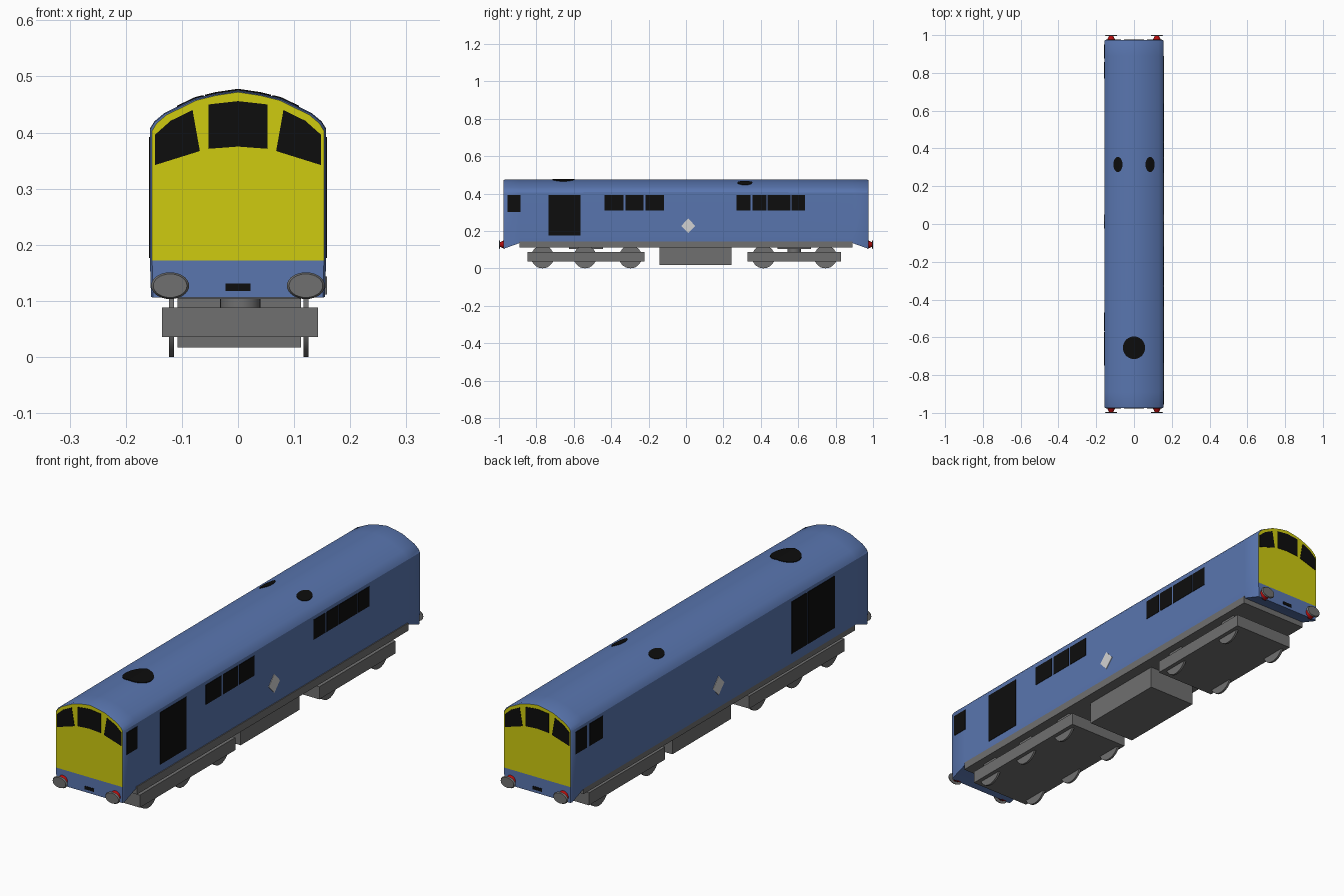
import bpy, bmesh, math
from mathutils import Matrix, Vector

if "Cube" in bpy.data.objects:
    bpy.data.objects.remove(bpy.data.objects["Cube"])


def material(name, rgb):
    m = bpy.data.materials.new(name)
    m.diffuse_color = (*rgb, 1)
    m.use_nodes = True
    m.node_tree.nodes["Principled BSDF"].inputs["Base Color"].default_value = m.diffuse_color
    return m


BLUE = material("blue", (0.10, 0.18, 0.43))
YELLOW = material("yellow", (0.62, 0.60, 0.005))
BLACK = material("black", (0.004, 0.004, 0.004))
GREY = material("grey", (0.16, 0.16, 0.16))
RED = material("red", (0.45, 0.004, 0.004))
WHITE = material("pale_grey", (0.65, 0.65, 0.65))


def finish(name, bm, *mats, smooth=None):
    bmesh.ops.recalc_face_normals(bm, faces=bm.faces)
    me = bpy.data.meshes.new(name)
    bm.to_mesh(me)
    bm.free()
    for m in mats:
        me.materials.append(m)
    ob = bpy.data.objects.new(name, me)
    bpy.context.collection.objects.link(ob)
    if smooth:
        bpy.ops.object.select_all(action='DESELECT')
        ob.select_set(True)
        bpy.context.view_layer.objects.active = ob
        bpy.ops.object.shade_smooth_by_angle(angle=math.radians(smooth))
    return ob


def box(name, x, y, z, mat):
    bm = bmesh.new()
    c = Vector([(a + b) / 2 for a, b in (x, y, z)])
    s = Vector([b - a for a, b in (x, y, z)])
    bmesh.ops.create_cube(bm, size=1, matrix=Matrix.Translation(c) @ Matrix.Diagonal((*s, 1)))
    return finish(name, bm, mat)


def cylinder(name, centre, r1, r2, depth, axis, mat, scale=(1, 1, 1), seg=28):
    rot = {'x': Matrix.Rotation(math.pi / 2, 4, 'Y'),
           'y': Matrix.Rotation(-math.pi / 2, 4, 'X'), 'z': Matrix()}[axis]
    bm = bmesh.new()
    bmesh.ops.create_cone(bm, cap_ends=True, segments=seg, radius1=r1, radius2=r2, depth=depth,
                          matrix=Matrix.Translation(centre) @ Matrix.Diagonal((*scale, 1)) @ rot)
    return finish(name, bm, mat, smooth=35)


def plate(name, pts, axis, pos, mat):
    """Thin flat plate; pts are (y, z) for axis x, (x, z) for axis y."""
    bm = bmesh.new()
    rings = []
    for p in (pos - 0.0015, pos + 0.0015):
        rings.append([bm.verts.new((p, a, b) if axis == 'x' else (a, p, b)) for a, b in pts])
    bm.faces.new(rings[0])
    bm.faces.new(rings[1])
    n = len(pts)
    for i in range(n):
        j = (i + 1) % n
        bm.faces.new((rings[0][i], rings[0][j], rings[1][j], rings[1][i]))
    return finish(name, bm, mat)


def rect(a0, a1, b0, b1):
    return [(a0, b0), (a1, b0), (a1, b1), (a0, b1)]


# Body shell: half profile lofted along the length, ends filled in bands
BAND = 0.172
PROFILE = [(0.157, BAND), (0.157, 0.405), (0.149, 0.418), (0.131, 0.433),
           (0.077, 0.459), (0.040, 0.468), (0.0, 0.474)]
STATIONS = [(-0.975, 0.975, 0.106, -0.002), (-0.968, 1, 0.107, 0), (-0.89, 1, 0.135, 0),
            (-0.5, 1, 0.135, 0.002), (0.5, 1, 0.135, 0.002), (0.89, 1, 0.135, 0),
            (0.968, 1, 0.107, 0), (0.975, 0.975, 0.106, -0.002)]
bm = bmesh.new()
rings = []
for y, sx, bottom, lift in STATIONS:
    half = [(0.155, bottom)] + [(x, z + (lift if z > 0.2 else 0)) for x, z in PROFILE]
    full = half + [(-x, z) for x, z in half[-2::-1]]
    rings.append([bm.verts.new((x * sx, y, z)) for x, z in full])
n = len(rings[0])
for a, b in zip(rings, rings[1:]):
    for i in range(n):
        j = (i + 1) % n
        bm.faces.new((a[i], a[j], b[j], b[i]))
for r in (rings[0], rings[-1]):
    for i in range(n // 2):
        vs = [r[i], r[i + 1], r[n - 2 - i], r[n - 1 - i]]
        f = bm.faces.new(vs if vs[1] != vs[2] else [vs[0], vs[1], vs[3]])
        f.material_index = 1 if f.calc_center_median().z > BAND else 0
finish("body_shell", bm, BLUE, YELLOW, smooth=30)

# Cab windows, coupling plates and buffers at both ends
CENTRE = [(-0.053, 0.371), (0, 0.375), (0.053, 0.371), (0.053, 0.450), (0, 0.456), (-0.053, 0.450)]
CORNER = [(0.068, 0.367), (0.148, 0.342), (0.148, 0.396), (0.120, 0.421), (0.081, 0.440)]
for e, end in ((-1, "front"), (1, "rear")):
    plate(end + "_centre_window", CENTRE, 'y', e * 0.9755, BLACK)
    plate(end + "_coupling_plate", rect(-0.022, 0.022, 0.118, 0.131), 'y', e * 0.9755, BLACK)
    for s, side in ((-1, "left"), (1, "right")):
        plate(f"{end}_{side}_window", [(s * x, z) for x, z in CORNER], 'y', e * 0.9755, BLACK)
        r = (0.024, 0.012)[::e]
        cylinder(f"{end}_{side}_buffer_shank", (s * 0.121, e * 0.982, 0.127), *r, 0.024, 'y', RED)
        d = (0.034, 0.030)[::e]
        cylinder(f"{end}_{side}_buffer_disc", (s * 0.121, e * 0.997, 0.127), *d, 0.006, 'y',
                 GREY, scale=(1, 1, 0.7))

# Side windows and grilles
SIDE_X = 0.1572
RIGHT = [(-0.955, -0.885, 0.30), (-0.735, -0.564, 0.176), (-0.436, -0.334, 0.31),
         (-0.324, -0.227, 0.31), (-0.217, -0.118, 0.31), (0.270, 0.346, 0.31),
         (0.356, 0.430, 0.31), (0.436, 0.558, 0.31), (0.564, 0.637, 0.31)]
LEFT = [(0.877, 0.950, 0.30), (0.770, 0.857, 0.30), (-0.566, -0.468, 0.176), (-0.750, -0.573, 0.176)]
for side, x, panels in (("right", SIDE_X, RIGHT), ("left", -SIDE_X, LEFT)):
    for i, (y0, y1, z0) in enumerate(panels):
        kind = "grille" if z0 < 0.2 else "side_window"
        plate(f"{side}_{kind}_{i + 1}", rect(y0, y1, z0, 0.392), 'x', x, BLACK)
    plate(side + "_diamond_panel", [(0.012 - 0.037, 0.227), (0.012, 0.188),
                                    (0.012 + 0.037, 0.227), (0.012, 0.267)], 'x', x, WHITE)


# Roof vents: thin skins following the roof curve
def roof_z(x):
    x = abs(x)
    for (x1, z1), (x0, z0) in zip(PROFILE, PROFILE[1:]):
        if x0 <= x <= x1:
            return z0 + (z1 - z0) * (x - x0) / (x1 - x0)


def roof_vent(name, cx, cy, rx, ry):
    bm = bmesh.new()
    rows = []
    for i in range(17):
        t = math.pi * (0.02 + 0.96 * i / 16)
        x = cx - rx * math.cos(t)
        w = ry * math.sin(t)
        rows.append([bm.verts.new((x, cy + s * w, roof_z(x) + k))
                     for s, k in ((-1, -0.001), (1, -0.001), (1, 0.004), (-1, 0.004))])
    for a, b in zip(rows, rows[1:]):
        for i in range(4):
            j = (i + 1) % 4
            bm.faces.new((a[i], a[j], b[j], b[i]))
    bm.faces.new(rows[0])
    bm.faces.new(rows[-1])
    finish(name, bm, BLACK)


roof_vent("roof_fan", 0, -0.655, 0.059, 0.060)
roof_vent("left_exhaust", -0.085, 0.315, 0.024, 0.040)
roof_vent("right_exhaust", 0.085, 0.315, 0.024, 0.040)

# Underframe and tank
box("underframe", (-0.153, 0.159), (-0.89, 0.89), (0.111, 0.143), GREY)
box("underfloor_tank", (-0.108, 0.112), (-0.142, 0.243), (0.017, 0.115), GREY)

# Bogies: a three-axle one in front, a two-axle one behind
for end, y0, y1, axles in (("front", -0.848, -0.222, (-0.767, -0.540, -0.297)),
                           ("rear", 0.329, 0.829, (0.414, 0.746))):
    mid = (y0 + y1) / 2
    box(end + "_bogie_frame", (-0.135, 0.143), (y0, y1), (0.036, 0.088), GREY)
    cylinder(end + "_bogie_pivot", (0.004, mid, 0.098), 0.036, 0.036, 0.03, 'z', GREY)
    box(end + "_bogie_bolster", (-0.108, 0.112), (mid - 0.09, mid + 0.09), (0.103, 0.115), GREY)
    for i, y in enumerate(axles):
        cylinder(f"{end}_axle_{i + 1}", (0, y, 0.061), 0.012, 0.012, 0.23, 'x', GREY, seg=12)
        for side, x in (("left", -0.1185), ("right", 0.1215)):
            cylinder(f"{end}_{side}_wheel_{i + 1}", (x, y, 0.061), 0.061, 0.061, 0.009, 'x', GREY)
